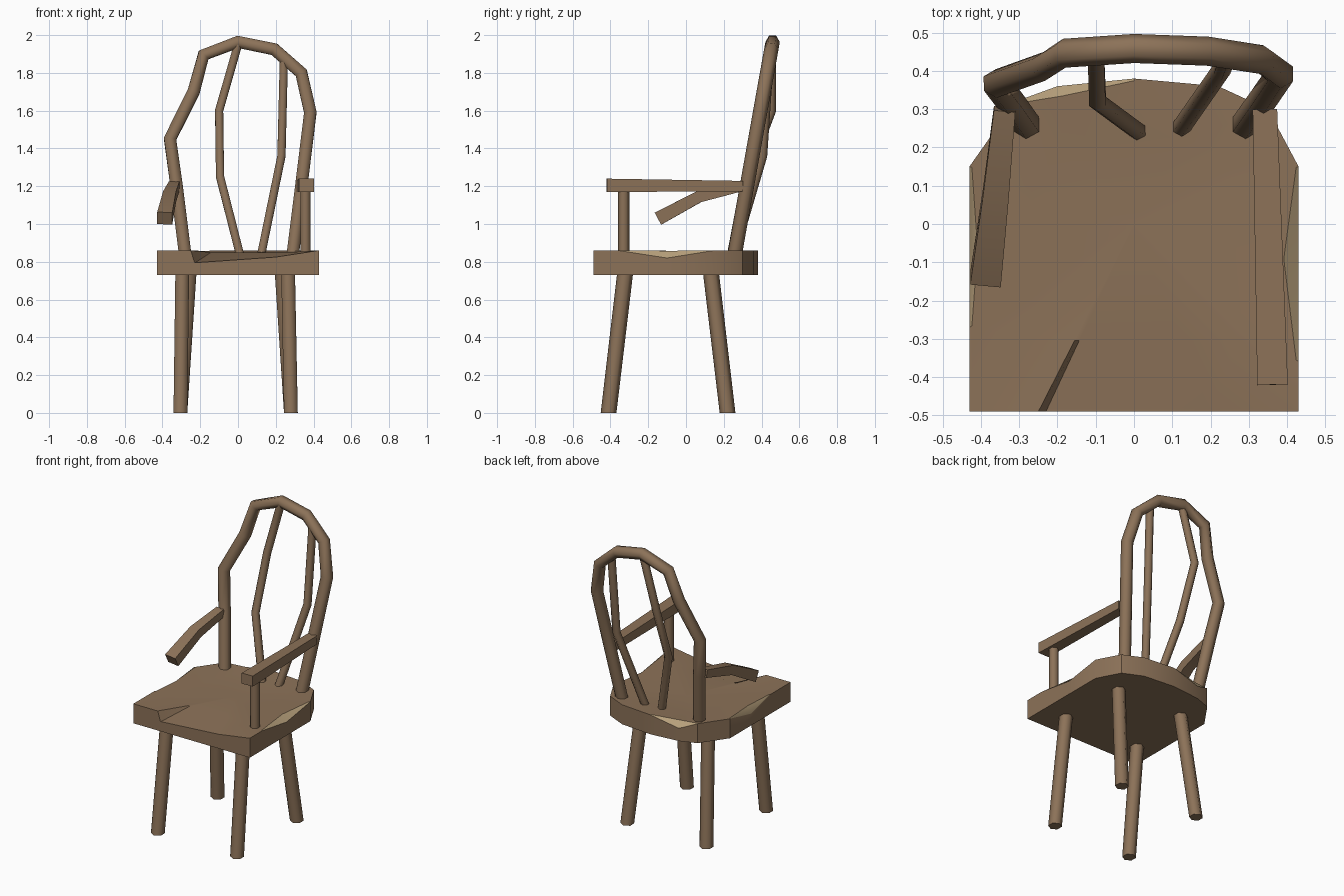
import bpy, bmesh, math
from mathutils import Vector

if "Cube" in bpy.data.objects:
    bpy.data.objects.remove(bpy.data.objects["Cube"])


def material(name, rgb):
    m = bpy.data.materials.new(name)
    m.diffuse_color = (*rgb, 1)
    m.use_nodes = True
    m.node_tree.nodes["Principled BSDF"].inputs["Base Color"].default_value = m.diffuse_color
    return m


WOOD = material("brown wood", (0.262, 0.168, 0.098))
RAW = material("pale split wood", (0.50, 0.37, 0.21))


def finish(name, bm, angle, mats=(WOOD,)):
    bmesh.ops.recalc_face_normals(bm, faces=bm.faces[:])
    me = bpy.data.meshes.new(name)
    bm.to_mesh(me)
    bm.free()
    for m in mats:
        me.materials.append(m)
    ob = bpy.data.objects.new(name, me)
    bpy.context.collection.objects.link(ob)
    bpy.ops.object.select_all(action='DESELECT')
    ob.select_set(True)
    bpy.context.view_layer.objects.active = ob
    bpy.ops.object.shade_smooth_by_angle(angle=math.radians(angle))
    return ob


def sweep(name, path, section, side, angle=65, scales=None):
    """Sweep a cross-section (side, other) along a path, with mitred rings."""
    bm = bmesh.new()
    pts = [Vector(p) for p in path]
    rings = []
    for i, p in enumerate(pts):
        t = Vector()
        if i > 0:
            t += (p - pts[i - 1]).normalized()
        if i < len(pts) - 1:
            t += (pts[i + 1] - p).normalized()
        t.normalize()
        s = Vector(side)
        s = (s - t * s.dot(t)).normalized()
        o = t.cross(s)
        k = scales[i] if scales else 1
        rings.append([bm.verts.new(p + (s * a + o * b) * k) for a, b in section])
    n = len(section)
    for r0, r1 in zip(rings, rings[1:]):
        for j in range(n):
            bm.faces.new((r0[j], r0[(j + 1) % n], r1[(j + 1) % n], r1[j]))
    bm.faces.new(rings[0])
    bm.faces.new(rings[-1])
    return finish(name, bm, angle)


def hexagon(r):
    return [(r * math.cos(k * math.pi / 3), r * math.sin(k * math.pi / 3)) for k in range(6)]


def box(w, h):
    return [(-w, -h), (w, -h), (w, h), (-w, h)]


# Seat: outline x, y, top height, and whether a chip is split off there
outline = [
    (-0.43, -0.49, 0.86, 0), (-0.25, -0.49, 0.86, 0), (-0.23, -0.49, 0.795, 0),
    (0.20, -0.49, 0.825, 0), (0.43, -0.49, 0.86, 0), (0.43, -0.36, 0.86, 0),
    (0.43, -0.10, 0.82, 0.91), (0.43, 0.15, 0.86, 0), (0.35, 0.30, 0.86, 0),
    (0.22, 0.36, 0.86, 0), (0.0, 0.38, 0.86, 0), (-0.20, 0.36, 0.815, 0.93),
    (-0.31, 0.32, 0.86, 0), (-0.43, 0.15, 0.86, 0), (-0.43, -0.07, 0.81, 0.95),
    (-0.43, -0.27, 0.86, 0)]
bm = bmesh.new()
bottom = [bm.verts.new((x, y, 0.73)) for x, y, z, c in outline]
rim = [bm.verts.new((x, y, z)) for x, y, z, c in outline]
lip = [bm.verts.new((x * (c or 0.985), y * (c or 0.985), 0.858 if c else z))
       for x, y, z, c in outline]
dish = [bm.verts.new((x * 0.62, y * 0.62, 0.85)) for x, y, z, c in outline]
centre = bm.verts.new((0, 0, 0.842))
n = len(outline)
for i in range(n):
    j = (i + 1) % n
    bm.faces.new((bottom[i], bottom[j], rim[j], rim[i]))
    chip = bm.faces.new((rim[i], rim[j], lip[j], lip[i]))
    chip.material_index = 1 if outline[i][3] or outline[j][3] else 0
    bm.faces.new((lip[i], lip[j], dish[j], dish[i]))
    bm.faces.new((dish[i], dish[j], centre))
bm.faces.new(bottom[::-1])
finish("seat", bm, 32, (WOOD, RAW))

# Four splayed legs: top and foot
for name, top, foot in [
        ("front_left_leg", (-0.295, -0.32), (-0.305, -0.41)),
        ("front_right_leg", (0.265, -0.32), (0.28, -0.41)),
        ("back_left_leg", (-0.255, 0.13), (-0.305, 0.22)),
        ("back_right_leg", (0.23, 0.13), (0.28, 0.22))]:
    leg = sweep(name, [(*top, 0.76), (*foot, 0)], hexagon(0.042), (0, 1, 0))
    # Flat feet on the floor
    for v in leg.data.vertices:
        if v.co.z < 0.1:
            v.co.z = 0


# Bent back bow leaning backwards
bow = [(-0.275, 0.80), (-0.325, 1.2), (-0.36, 1.45), (-0.235, 1.70), (-0.182, 1.895),
       (0, 1.964), (0.192, 1.925), (0.335, 1.80), (0.383, 1.59), (0.335, 1.2), (0.285, 0.80)]
sweep("back_bow", [(x, 0.262 + (z - 0.86) * 0.178, z) for x, z in bow],
      hexagon(0.038), (0, 1, 0))

# Two warped spindles
sweep("left_spindle", [(0.02, 0.235, 0.80), (-0.095, 0.32, 1.25), (-0.10, 0.452, 1.60),
                       (0.0, 0.452, 1.95)], hexagon(0.025), (0, 1, 0))
sweep("right_spindle", [(0.115, 0.24, 0.80), (0.23, 0.405, 1.36), (0.243, 0.44, 1.88)],
      hexagon(0.025), (0, 1, 0))

# Whole right arm with its post
sweep("right_arm", [(0.342, 0.30, 1.20), (0.362, -0.42, 1.205)], box(0.04, 0.035),
      (1, 0, 0), 30, (0.8, 1))
sweep("arm_post", [(0.357, -0.33, 0.82), (0.357, -0.33, 1.19)], hexagon(0.03), (0, 1, 0))

# Broken left arm sagging at the front
sweep("broken_left_arm", [(-0.338, 0.30, 1.20), (-0.362, 0.07, 1.145), (-0.388, -0.145, 1.03)],
      box(0.04, 0.036), (1, 0, 0), 30, (0.7, 0.85, 1))
